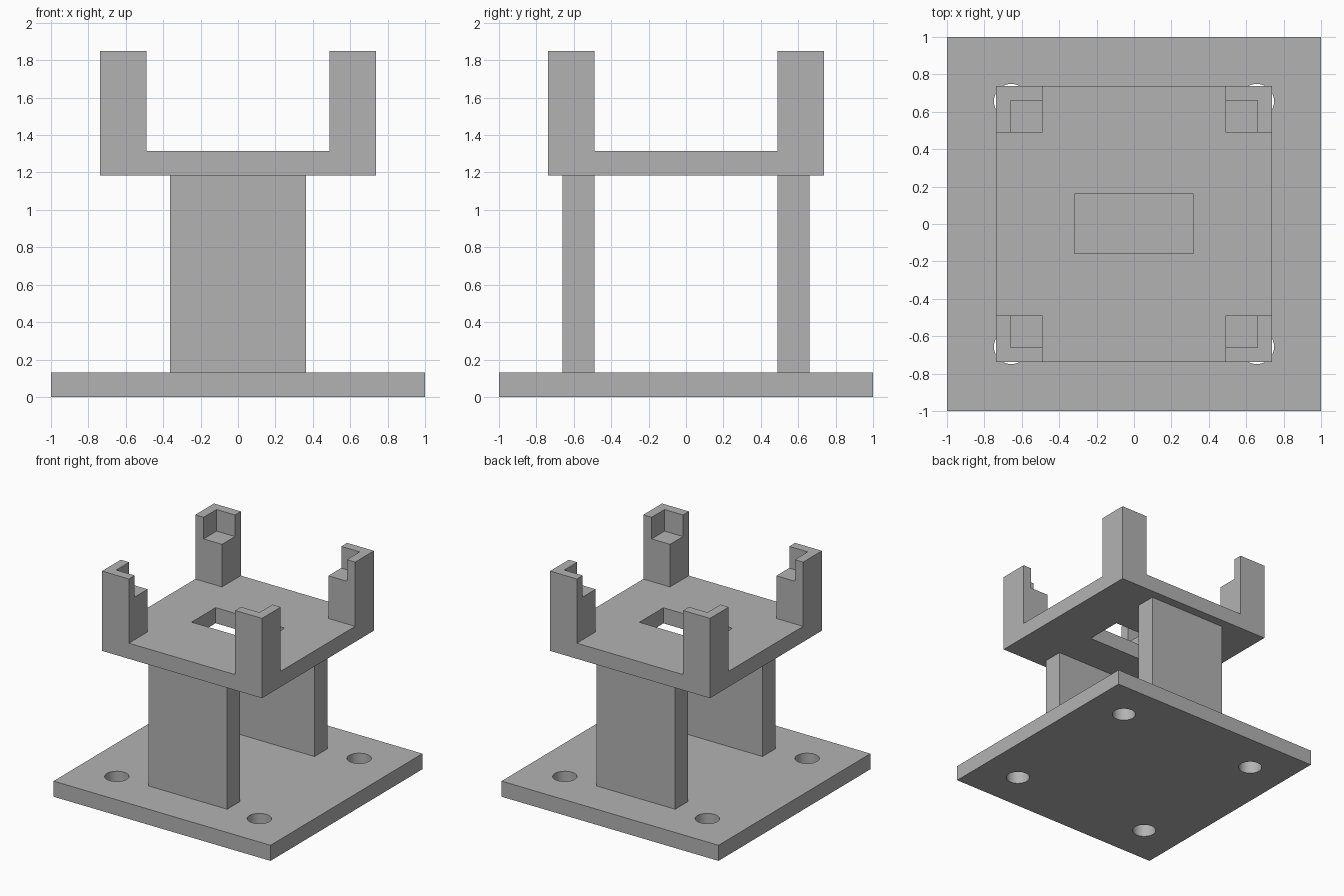
import bpy
import bmesh

if "Cube" in bpy.data.objects:
    bpy.data.objects.remove(bpy.data.objects["Cube"], do_unlink=True)

grey = bpy.data.materials.new("plain grey")
grey.use_nodes = True
grey.diffuse_color = (0.45, 0.45, 0.45, 1)
grey.node_tree.nodes["Principled BSDF"].inputs["Base Color"].default_value = grey.diffuse_color


def finish(name, bm):
    bmesh.ops.recalc_face_normals(bm, faces=bm.faces)
    mesh = bpy.data.meshes.new(name)
    bm.to_mesh(mesh)
    bm.free()
    mesh.materials.append(grey)
    obj = bpy.data.objects.new(name, mesh)
    bpy.context.collection.objects.link(obj)
    return obj


def box(name, low, high):
    bm = bmesh.new()
    bmesh.ops.create_cube(bm, size=1)
    for v in bm.verts:
        v.co = [lo + (c + 0.5) * (hi - lo) for c, lo, hi in zip(v.co, low, high)]
    return finish(name, bm)


def prism(name, outline, z0, z1):
    bm = bmesh.new()
    face = bm.faces.new([bm.verts.new((x, y, z0)) for x, y in outline])
    top = bmesh.ops.extrude_face_region(bm, geom=[face])["geom"]
    for v in top:
        if isinstance(v, bmesh.types.BMVert):
            v.co.z = z1
    return finish(name, bm)


def cut(target, cutter):
    mod = target.modifiers.new("cut", "BOOLEAN")
    mod.operation = "DIFFERENCE"
    mod.solver = "EXACT"
    mod.object = cutter
    bpy.context.view_layer.objects.active = target
    bpy.ops.object.modifier_apply(modifier=mod.name)
    bpy.data.objects.remove(cutter, do_unlink=True)


BASE_TOP, DECK_LOW, DECK_TOP = 0.13, 1.185, 1.315
LEDGE, POST_TOP = 1.67, 1.85
OUTER, STEP, INNER = 0.737, 0.66, 0.49
corners = [("front_right", -1, -1), ("front_left", 1, -1),
           ("back_right", -1, 1), ("back_left", 1, 1)]

# Base plate with four round bolt holes
base = box("base_plate", (-1, -1, 0), (1, 1, BASE_TOP))
for name, sx, sy in corners:
    bpy.ops.mesh.primitive_cylinder_add(vertices=48, radius=0.092, depth=1,
                                        location=(0.657 * sx, 0.657 * sy, 0))
    cut(base, bpy.context.object)
bpy.ops.object.select_all(action="DESELECT")
base.select_set(True)
bpy.context.view_layer.objects.active = base
bpy.ops.object.shade_smooth_by_angle()

# Two upright supports
for name, s in (("front_support", -1), ("back_support", 1)):
    ys = sorted((INNER * s, STEP * s))
    box(name, (-0.363, ys[0], BASE_TOP), (0.363, ys[1], DECK_LOW))

# Upper deck with a rectangular opening
deck = box("deck", (-OUTER, -OUTER, DECK_LOW), (OUTER, OUTER, DECK_TOP))
cut(deck, box("deck_cutter", (-0.318, -0.157, 1), (0.318, 0.16, 1.5)))

# Corner posts: square lower block and an L-shaped lip around the ledge
square = [(INNER, INNER), (OUTER, INNER), (OUTER, OUTER), (INNER, OUTER)]
lip = [(STEP, INNER), (OUTER, INNER), (OUTER, OUTER),
       (INNER, OUTER), (INNER, STEP), (STEP, STEP)]
for name, sx, sy in corners:
    prism(name + "_post", [(x * sx, y * sy) for x, y in square], DECK_TOP, LEDGE)
    prism(name + "_lip", [(x * sx, y * sy) for x, y in lip], LEDGE, POST_TOP)
